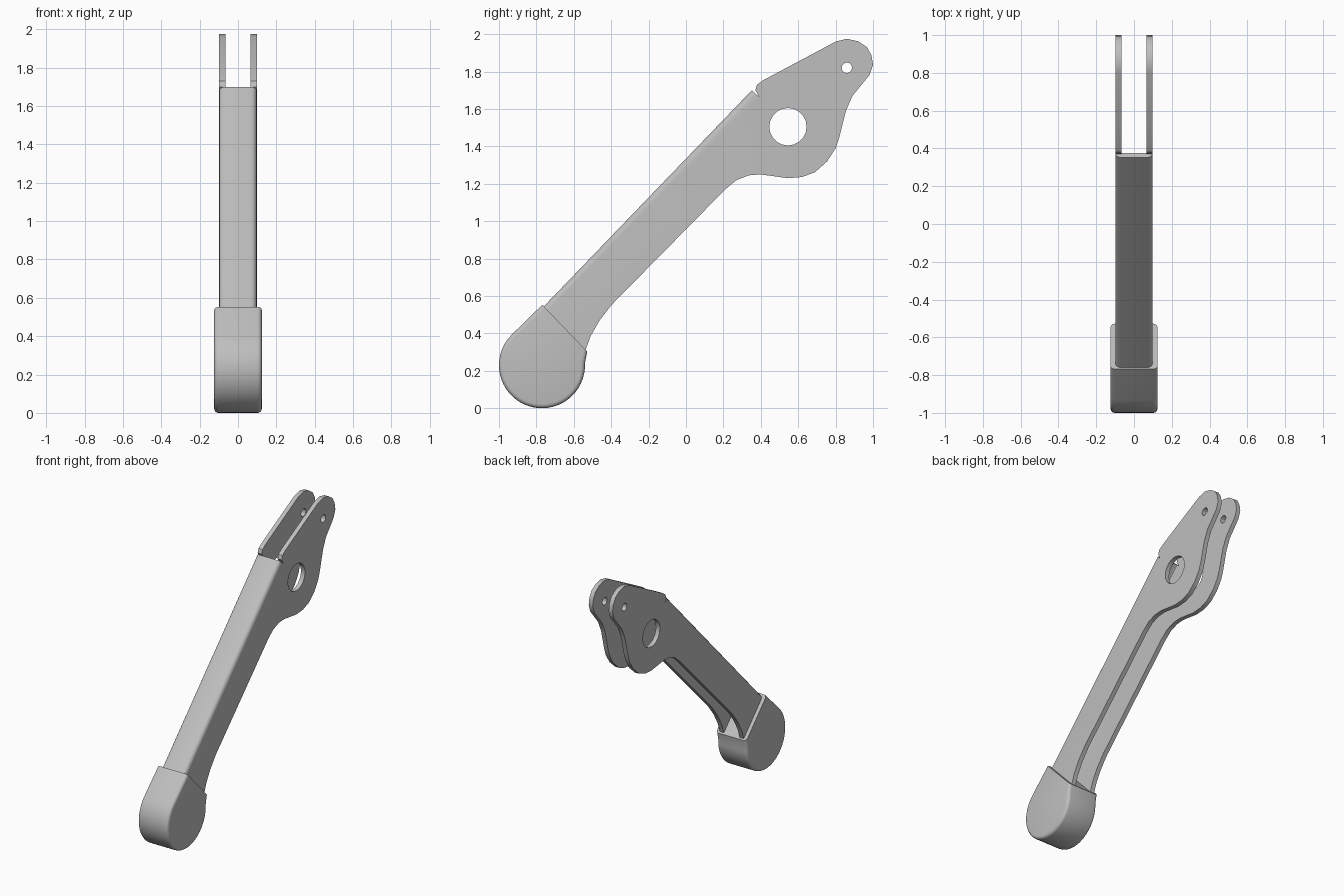
import bpy, bmesh
from math import cos, sin, radians

if "Cube" in bpy.data.objects:
    bpy.data.objects.remove(bpy.data.objects["Cube"])

grey = bpy.data.materials.new("light_grey")
grey.use_nodes = True
grey.diffuse_color = (0.52, 0.52, 0.52, 1)
grey.node_tree.nodes["Principled BSDF"].inputs["Base Color"].default_value = (0.52, 0.52, 0.52, 1)


def arc(y, z, r, start, end, n):
    """Points (y, z) along a circular arc, angles in degrees."""
    angles = [radians(start + (end - start) * i / n) for i in range(n + 1)]
    return [(y + r * cos(a), z + r * sin(a)) for a in angles]


def solid(name, outline, half, rounded=(), radius=0.02):
    """Extrude a side outline across x; round the numbered outline edges."""
    bm = bmesh.new()
    n = len(outline)
    sides = [[bm.verts.new((x, y, z)) for y, z in outline] for x in (-half, half)]
    for side in sides:
        bm.faces.new(side)
    for i in range(n):
        j = (i + 1) % n
        bm.faces.new((sides[0][i], sides[0][j], sides[1][j], sides[1][i]))
    bmesh.ops.recalc_face_normals(bm, faces=bm.faces[:])
    edges = [bm.edges.get((s[i], s[(i + 1) % n])) for s in sides for i in rounded]
    if edges:
        bmesh.ops.bevel(bm, geom=edges, offset=radius, segments=4,
                        profile=0.5, affect='EDGES', clamp_overlap=True)
    mesh = bpy.data.meshes.new(name)
    bm.to_mesh(mesh)
    bm.free()
    mesh.materials.append(grey)
    obj = bpy.data.objects.new(name, mesh)
    bpy.context.collection.objects.link(obj)
    return obj


def activate(obj):
    bpy.ops.object.select_all(action='DESELECT')
    obj.select_set(True)
    bpy.context.view_layer.objects.active = obj


def cut(obj, cutter):
    cutter.hide_render = True
    mod = obj.modifiers.new("cut", 'BOOLEAN')
    mod.operation = 'DIFFERENCE'
    mod.solver = 'EXACT'
    mod.object = cutter
    activate(obj)
    bpy.ops.object.modifier_apply(modifier=mod.name)
    bpy.data.objects.remove(cutter)


# Lever: straight arm, notch, then the two ears around the pivot
lever_outline = [
    (-0.88, 0.42), (0.352, 1.70), (0.392, 1.663), (0.371, 1.70), (0.38, 1.73),
    (0.415, 1.755), (0.80, 1.96), (0.86, 1.975), (0.92, 1.962), (0.968, 1.93),
    (0.992, 1.885), (1.0, 1.835), (0.98, 1.78), (0.89, 1.67), (0.855, 1.59),
    (0.82, 1.45), (0.80, 1.39), (0.755, 1.32), (0.69, 1.262), (0.62, 1.236),
    (0.545, 1.23), (0.40, 1.25), (0.335, 1.245), (0.27, 1.22), (0.21, 1.17),
    (-0.40, 0.55), (-0.465, 0.465), (-0.51, 0.385), (-0.545, 0.29), (-0.77, 0.15)]
lever = solid("lever", lever_outline, 0.098, rounded=[0], radius=0.03)

# Hollow the lever into a channel that is open below and between the ears
cavity_outline = [(-0.856, 0.397), (0.377, 1.678), (0.362, 1.712), (0.36, 2.3),
                  (1.3, 2.3), (1.3, -0.3), (-0.856, -0.3)]
cut(lever, solid("cavity_cutter", cavity_outline, 0.065, rounded=[0], radius=0.015))

# Pivot hole and small pin hole
cut(lever, solid("pivot_cutter", arc(0.545, 1.505, 0.10, 0, 342, 19), 0.3))
cut(lever, solid("pin_cutter", arc(0.86, 1.82, 0.028, 0, 330, 11), 0.3))

# Rounded end pad, all edges softened but the one facing the arm
pad_outline = [(-0.768, 0.553)] + arc(-0.77, 0.23, 0.23, 135, 363, 32) + [(-0.528, 0.303)]
pad = solid("end_pad", pad_outline, 0.124, rounded=range(len(pad_outline) - 1), radius=0.022)

for obj in (lever, pad):
    activate(obj)
    bpy.ops.object.shade_smooth_by_angle(angle=radians(30))
